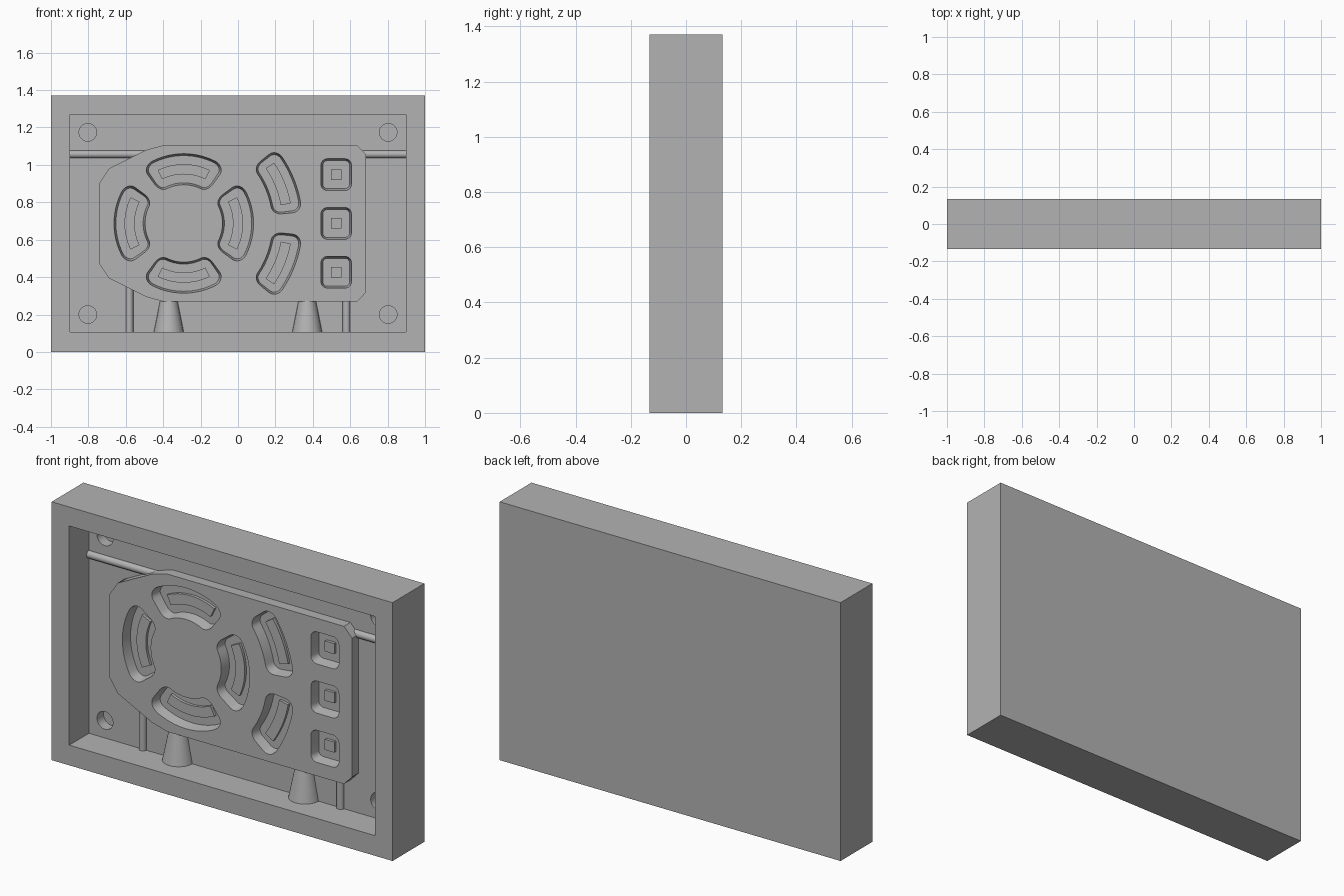
import bpy, bmesh, math
from mathutils import Vector

if "Cube" in bpy.data.objects:
    bpy.data.objects.remove(bpy.data.objects["Cube"])

grey = bpy.data.materials.new("plain_grey")
grey.use_nodes = True
colour = (0.45, 0.45, 0.45, 1)
grey.diffuse_color = colour
grey.node_tree.nodes["Principled BSDF"].inputs["Base Color"].default_value = colour

BACK, FRONT = 0.133, -0.133
FLOOR, PLATE = 0.032, -0.022      # depth of cavity floor and of plate face
MID = 0.687                       # height of the mirror line
RING = (-0.29, MID)               # centre of the curved buttons


def finish(name, bm):
    bmesh.ops.recalc_face_normals(bm, faces=bm.faces)
    mesh = bpy.data.meshes.new(name)
    bm.to_mesh(mesh)
    bm.free()
    mesh.materials.append(grey)
    ob = bpy.data.objects.new(name, mesh)
    bpy.context.collection.objects.link(ob)
    return ob


def loft(bm, levels):
    """Closed solid through (outline, depth) levels along y."""
    rings = [[bm.verts.new((x, y, z)) for x, z in pts] for pts, y in levels]
    n = len(rings[0])
    for a, b in zip(rings, rings[1:]):
        for i in range(n):
            j = (i + 1) % n
            bm.faces.new((a[i], a[j], b[j], b[i]))
    bm.faces.new(rings[0])
    bm.faces.new(rings[-1])


def rod(bm, start, end, r1, r2, sides=32):
    a, b = Vector(start), Vector(end)
    turn = (b - a).to_track_quat('Z', 'Y').to_matrix().to_4x4()
    turn.translation = (a + b) / 2
    bmesh.ops.create_cone(bm, cap_ends=True, segments=sides, radius1=r1,
                          radius2=r2, depth=(b - a).length, matrix=turn)


def box(x, z0, z1):
    return [(-x, z0), (x, z0), (x, z1), (-x, z1)]


def rounded(hw, hh, rad, steps=6, cuts=12):
    """Rounded rectangle with its long edges subdivided for bending."""
    corners = []
    for k, (sx, sy) in enumerate([(1, 1), (-1, 1), (-1, -1), (1, -1)]):
        for i in range(steps + 1):
            t = math.pi / 2 * (k + i / steps)
            corners.append((sx * (hw - rad) + rad * math.cos(t),
                            sy * (hh - rad) + rad * math.sin(t)))
    pts = []
    for i, p in enumerate(corners):
        q = corners[(i + 1) % len(corners)]
        n = cuts if abs(p[0] - q[0]) > hw else 1
        pts += [(p[0] + (q[0] - p[0]) * s / n, p[1] + (q[1] - p[1]) * s / n)
                for s in range(n)]
    return pts


def bend(pts, radius, angle):
    """Wrap a flat outline around the ring centre."""
    out = []
    for u, v in pts:
        t = math.radians(angle) - u / radius
        out.append((RING[0] + (radius + v) * math.cos(t),
                    RING[1] + (radius + v) * math.sin(t)))
    return out


def shift(pts, x, z):
    return [(x + u, z + v) for u, v in pts]


def cut(ob, cutter):
    mod = ob.modifiers.new("cut", 'BOOLEAN')
    mod.operation, mod.solver, mod.object = 'DIFFERENCE', 'EXACT', cutter
    bpy.context.view_layer.update()
    with bpy.context.temp_override(object=ob, active_object=ob):
        bpy.ops.object.modifier_apply(modifier=mod.name)
    bpy.data.objects.remove(cutter)


def smooth(ob):
    bpy.ops.object.select_all(action='DESELECT')
    ob.select_set(True)
    bpy.context.view_layer.objects.active = ob
    bpy.ops.object.shade_smooth_by_angle(angle=math.radians(30))


# Outer block with its rectangular cavity and four corner sockets
bm = bmesh.new()
loft(bm, [(box(1, 0, 1.37), FRONT), (box(1, 0, 1.37), BACK)])
block = finish("mould_block", bm)
bm = bmesh.new()
loft(bm, [(box(0.897, 0.107, 1.269), FRONT - 0.1), (box(0.897, 0.107, 1.269), FLOOR)])
cut(block, finish("cavity_cutter", bm))
bm = bmesh.new()
for x in (-0.803, 0.803):
    for z in (0.2, 1.174):
        rod(bm, (x, 0, z), (x, FLOOR + 0.055, z), 0.047, 0.047, 40)
cut(block, finish("socket_cutter", bm))
smooth(block)

# Raised plate, outlined by its upper half and mirrored
upper = [(-0.74, 0.905), (-0.69, 0.98), (-0.49, 1.08), (-0.40, 1.105),
         (0.637, 1.105), (0.685, 1.055)]
outline = upper + [(x, 2 * MID - z) for x, z in reversed(upper)]
bm = bmesh.new()
loft(bm, [(outline, PLATE), (outline, FLOOR + 0.002)])
plate = finish("raised_plate", bm)

# Button shapes: half width, half height, corner radius, placement
ring_place = [lambda p, a=a: bend(p, 0.29, a) for a in (0, 90, 180, 270)]
side_place = [lambda p, a=a: bend(p, 0.555, a) for a in (22.3, -22.3)]
key_place = [lambda p, z=z: shift(p, 0.525, z) for z in (MID - 0.261, MID, MID + 0.261)]
buttons = [
    ("ring_button", ring_place, (0.185, 0.083, 0.05), (0.132, 0.027)),
    ("side_button", side_place, (0.162, 0.08, 0.05), (0.113, 0.027)),
    ("square_button", key_place, (0.082, 0.085, 0.035), (0.028, 0.028)),
]
wall = [(PLATE - 0.03, 0), (PLATE, 0), (0.01, 0.006), (FLOOR + 0.02, 0.014)]

# Button pockets, slightly tapered, cut through the plate
bm = bmesh.new()
for name, places, (w, h, r), core in buttons:
    for place in places:
        loft(bm, [(place(rounded(w - d, h - d, r - d)), y) for y, d in wall])
cut(plate, finish("pocket_cutter", bm))
smooth(plate)

# Small raised cores on the pocket floors
for name, places, pocket, (w, h) in buttons:
    bm = bmesh.new()
    for place in places:
        pts = place(rounded(w, h, 0.001, 1))
        loft(bm, [(pts, FLOOR - 0.015), (pts, FLOOR + 0.002)])
    smooth(finish(name + "_cores", bm))

# Half-sunk alignment rods
bm = bmesh.new()
for a, b in [((-0.9, 1.057), (-0.47, 1.057)), ((0.66, 1.057), (0.9, 1.057)),
             ((-0.58, 0.1), (-0.58, 0.37)), ((0.58, 0.1), (0.58, 0.3))]:
    rod(bm, (a[0], FLOOR, a[1]), (b[0], FLOOR, b[1]), 0.02, 0.02)
smooth(finish("channel_rods", bm))

# Half-sunk pouring cones
bm = bmesh.new()
for x in (-0.37, 0.37):
    rod(bm, (x, FLOOR, 0.105), (x, FLOOR, 0.29), 0.08, 0.043, 48)
smooth(finish("pouring_cones", bm))
